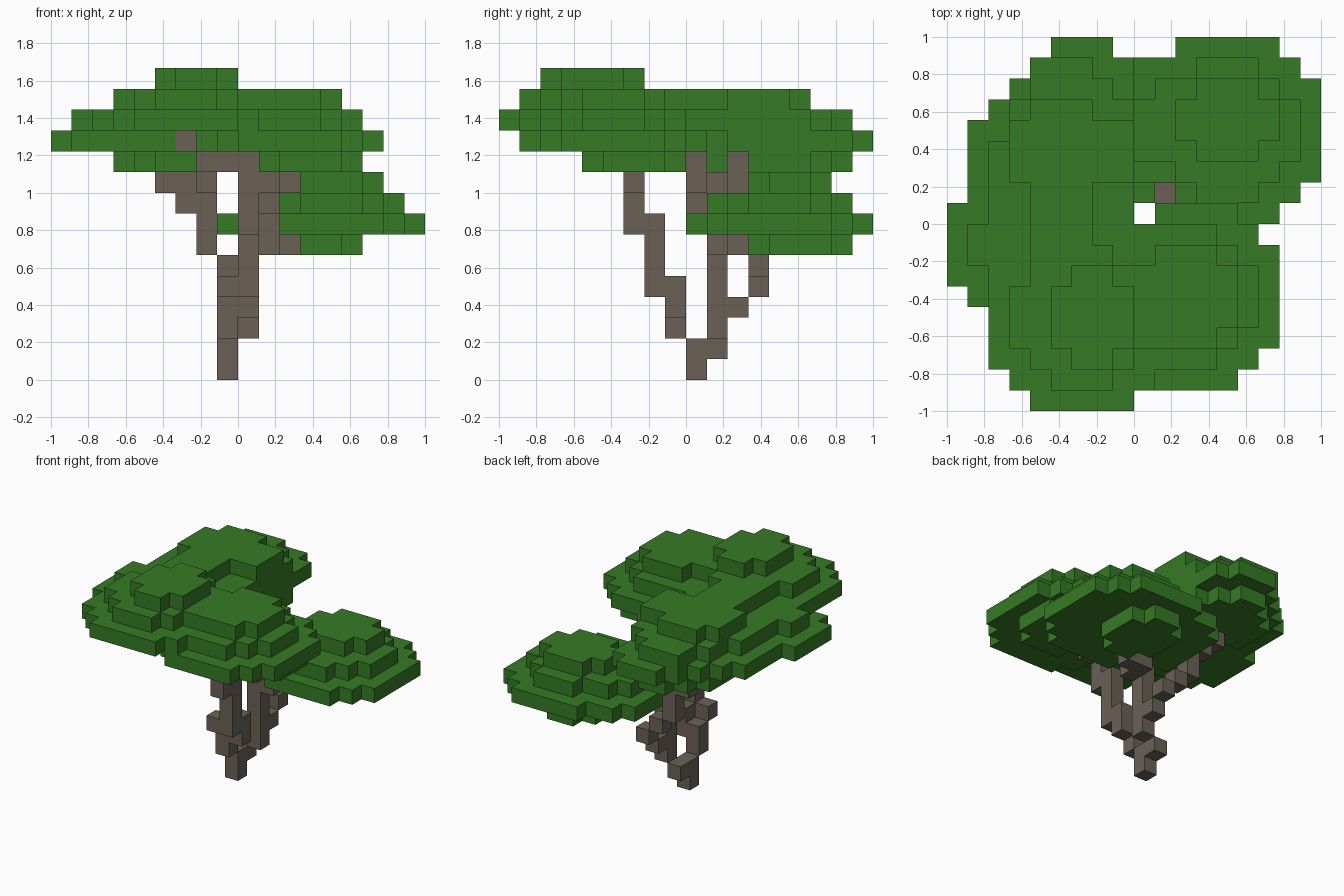
import bpy
import bmesh
from mathutils import Vector

UNIT = 1 / 9  # edge length of one block

if "Cube" in bpy.data.objects:
    bpy.data.objects.remove(bpy.data.objects["Cube"])


def make_material(name, color):
    mat = bpy.data.materials.new(name)
    mat.use_nodes = True
    mat.diffuse_color = color
    mat.node_tree.nodes["Principled BSDF"].inputs["Base Color"].default_value = color
    return mat


def pad(z, x0, x1, y0, y1, cut=0):
    """Flat layer of blocks with stepped corners."""
    cells = set()
    for x in range(x0, x1):
        for y in range(y0, y1):
            if min(x - x0, x1 - 1 - x) + min(y - y0, y1 - 1 - y) >= cut:
                cells.add((x, y, z))
    return cells


def post(x, y, z0, z1):
    """Upright run of blocks."""
    return {(x, y, z) for z in range(z0, z1)}


def dome(cx, cy, z):
    """Two lower tiers of a leaf clump; cx, cy is its lowest corner."""
    return pad(z, cx, cx + 9, cy, cy + 9, 2) | pad(z + 1, cx + 1, cx + 8, cy + 1, cy + 8, 2)


def build(name, cells, solid, mat):
    """Mesh of the outer block faces only."""
    bm = bmesh.new()
    corners = {}

    def vert(p):
        key = tuple(round(c) for c in p)
        if key not in corners:
            corners[key] = bm.verts.new(Vector(key) * UNIT)
        return corners[key]

    for cell in sorted(cells):
        for axis in range(3):
            for side in (0, 1):
                step = Vector((0, 0, 0))
                step[axis] = 1 if side else -1
                if tuple(round(a + b) for a, b in zip(cell, step)) in solid:
                    continue
                u, v = Vector((0, 0, 0)), Vector((0, 0, 0))
                u[(axis + 1) % 3] = 1
                v[(axis + 2) % 3] = 1
                base = Vector(cell)
                base[axis] += side
                loop = [base, base + u, base + u + v, base + v]
                if not side:
                    loop.reverse()
                bm.faces.new([vert(p) for p in loop])
    mesh = bpy.data.meshes.new(name)
    bm.to_mesh(mesh)
    bm.free()
    mesh.materials.append(mat)
    obj = bpy.data.objects.new(name, mesh)
    bpy.context.collection.objects.link(obj)


# Trunk, and the front branch that leans left and ends below the high clump
trunk = post(-1, 0, 0, 2) | post(-1, 1, 1, 2)
front_branch = (post(-1, -1, 2, 4) | post(0, -1, 3, 5) | post(-1, -2, 4, 5)
                | post(0, -2, 4, 8) | post(0, -3, 7, 11) | post(1, -3, 9, 10)
                | pad(10, -2, 0, -3, -2) | post(-3, -3, 11, 12) | post(-3, -4, 11, 12))

# Middle branch towards the low clump
middle_branch = (post(0, 1, 2, 7) | post(1, 1, 6, 10) | pad(6, 1, 3, 2, 3)
                 | post(1, 0, 8, 10) | post(2, 0, 9, 11))

# Rear branch towards the wide clump
rear_branch = (post(0, 2, 3, 4) | post(0, 3, 4, 5) | post(-1, 3, 5, 6)
               | post(-2, 3, 6, 9) | post(-3, 3, 8, 10) | post(-4, 3, 9, 10)
               | post(-2, 2, 9, 11))
wood = trunk | front_branch | middle_branch | rear_branch

# Front left, front right and low rear clumps
high_clump = dome(-7, -9, 12) | pad(14, -4, 0, -7, -2, 1)
side_clump = (dome(-2, -8, 11) | pad(13, 0, 5, -6, -1, 1) | pad(10, 1, 6, -5, 0, 1)
              | pad(12, -2, 2, -3, 0))
side_clump -= {(0, 0, 11)}
low_clump = (dome(0, 0, 7) | pad(9, 2, 7, 3, 7, 1) | pad(6, 2, 6, 3, 8, 1)
             | pad(7, -1, 2, 2, 7) | pad(7, 0, 2, 7, 8)
             | pad(8, 1, 2, 3, 7) | pad(8, 0, 1, 3, 6))

# Wide rear clump, tier by tier
wide_clump = (pad(11, -4, -1, 8, 9) | pad(11, -5, 0, 7, 8) | pad(11, -6, 0, 6, 7)
              | pad(11, -7, 0, 5, 6) | pad(11, -8, 0, -4, 5) | pad(11, -9, -8, -3, 1)
              | pad(12, -5, -2, 7, 8) | pad(12, -5, -1, 6, 7) | pad(12, -6, 0, 4, 6)
              | pad(12, -7, 0, 0, 4) | pad(12, -8, 0, -2, 0)
              | pad(13, -5, -2, 5, 6) | pad(13, -6, 0, 2, 5) | pad(13, -5, -2, -2, 2)
              | pad(10, -6, 0, 1, 8, 2) | post(0, 1, 10, 12))

green = make_material("leaf green", (0.036, 0.195, 0.019, 1))
brown = make_material("bark brown", (0.145, 0.12, 0.094, 1))

leaves = {"high_clump": high_clump, "side_clump": side_clump,
          "low_clump": low_clump, "wide_clump": wide_clump}
solid = wood.union(*leaves.values())
used = set(wood)
build("trunk_and_branches", wood, solid, brown)
for name, cells in leaves.items():
    build(name, cells - used, solid, green)
    used |= cells
